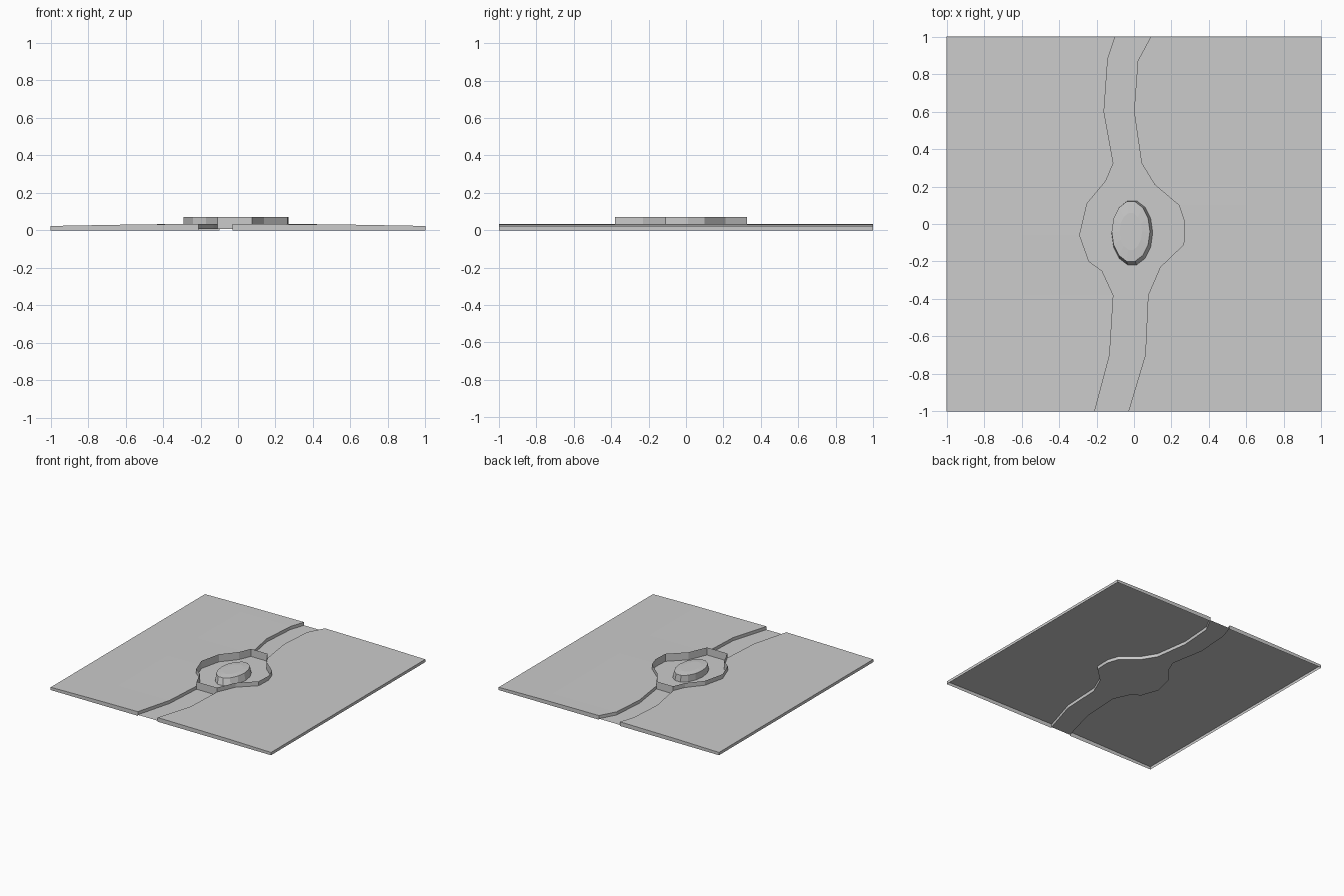
import bpy, bmesh
from math import sin, cos, pi

if "Cube" in bpy.data.objects:
    bpy.data.objects.remove(bpy.data.objects["Cube"])

BED, BANK, EDGE, RIM = 0.008, 0.034, 0.023, 0.07

# River bank lines, front to back, with the pond bulge in the middle
LEFT = [(-.21, -1), (-.13, -.7), (-.11, -.38), (-.17, -.25), (-.24, -.20), (-.29, -.06),
        (-.25, .11), (-.15, .23), (-.11, .325), (-.16, .6), (-.14, .88), (-.10, 1)]
RIGHT = [(-.03, -1), (.06, -.7), (.075, -.38), (.14, -.23), (.265, -.11), (.27, .01),
         (.24, .10), (.11, .21), (.04, .325), (0, .6), (.02, .87), (.09, 1)]


def lift(line, z):
    return [(x, y, z) for x, y in line]


def loft(name, rows, closed=False, cap=False):
    """Skin faces between matching rows of points."""
    bm = bmesh.new()
    vs = [[bm.verts.new(p) for p in row] for row in rows]
    n = len(rows[0])
    for a, b in zip(vs, vs[1:]):
        for i in range(n if closed else n - 1):
            j = (i + 1) % n
            bm.faces.new((a[i], a[j], b[j], b[i]))
    if cap:
        bm.faces.new(vs[-1])
    bmesh.ops.recalc_face_normals(bm, faces=bm.faces)
    mesh = bpy.data.meshes.new(name)
    bm.to_mesh(mesh)
    bm.free()
    ob = bpy.data.objects.new(name, mesh)
    bpy.context.collection.objects.link(ob)
    return ob


# Land on both sides: bank wall, gently falling ground, outer skirt
for name, line, s in (("left_land", LEFT, -1), ("right_land", RIGHT, 1)):
    rows = [lift(line, BED), lift(line, BANK),
            [(s * .6, y, .030) for x, y in line],
            [(s, y, EDGE) for x, y in line],
            [(s, y, 0) for x, y in line]]
    loft(name, rows)
    # front and back skirts
    for end, i in (("front", 0), ("back", -1)):
        top = [r[i] for r in rows[1:4]]
        loft(f"{name}_{end}_skirt", [top, [(x, y, 0) for x, y, z in top]])

# River bed
loft("river_bed", [lift(LEFT, BED), lift(RIGHT, BED)])

# Thin wall standing round the pond, closed across both river mouths
ring = RIGHT[2:9] + LEFT[2:9][::-1]
loft("pond_wall", [lift(ring, BED), lift(ring, RIM)], closed=True)

# Island with slightly leaning sides and a low domed top
def oval(cx, cy, rx, ry, z, n=14):
    return [(cx + rx * cos(2 * pi * i / n), cy + ry * sin(2 * pi * i / n), z) for i in range(n)]

loft("island", [oval(-.01, -.047, .11, .175, BED), oval(-.017, -.04, .102, .163, .062),
                oval(-.017, -.04, .06, .10, .067)], closed=True, cap=True)
